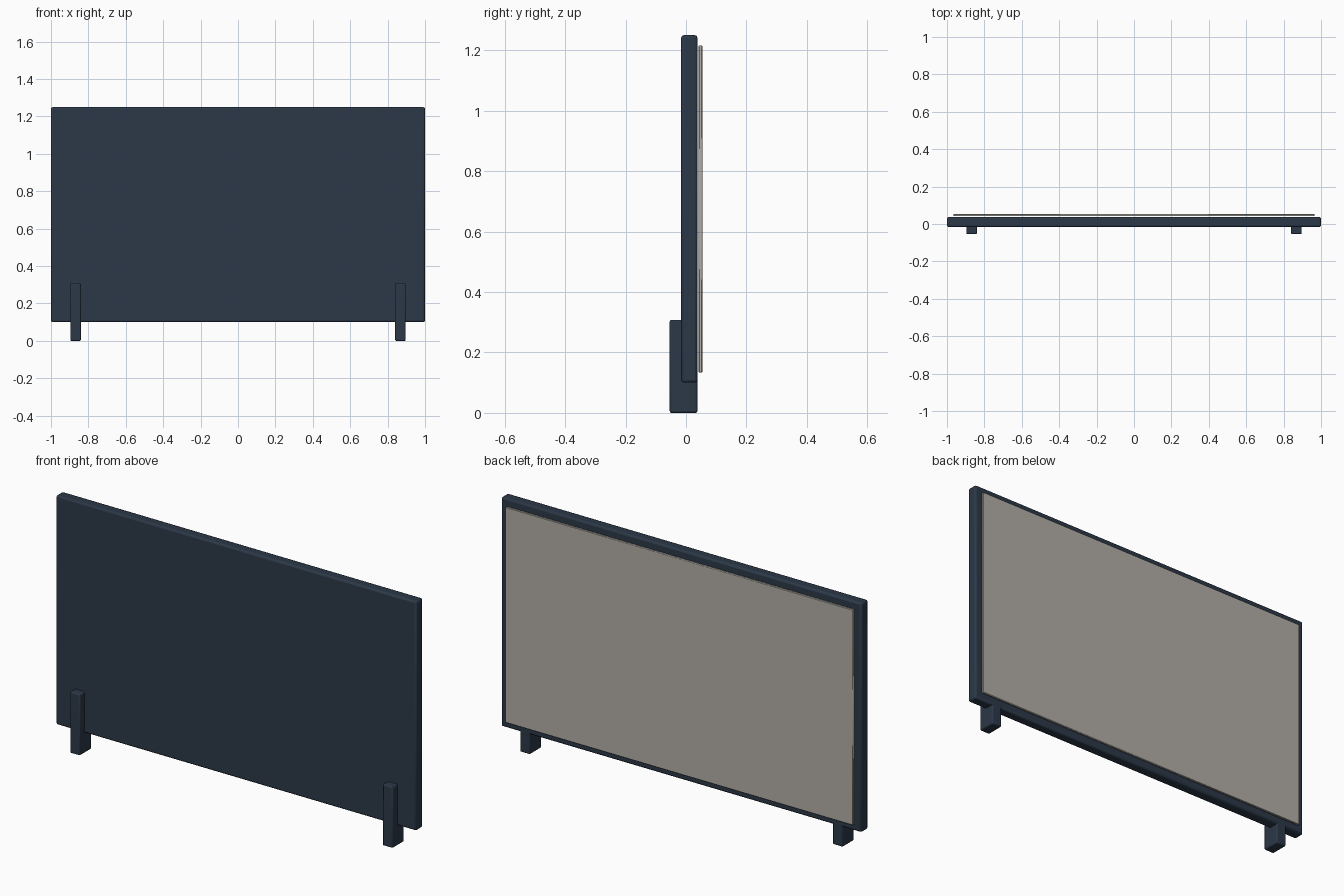
import bpy
from math import radians

if "Cube" in bpy.data.objects:
    bpy.data.objects.remove(bpy.data.objects["Cube"])


def material(name, color):
    mat = bpy.data.materials.new(name)
    mat.diffuse_color = color
    mat.use_nodes = True
    mat.node_tree.nodes["Principled BSDF"].inputs["Base Color"].default_value = mat.diffuse_color
    return mat


def box(name, lo, hi, mat, bevel, segments=2):
    """Bevelled box between two opposite corners."""
    bpy.ops.mesh.primitive_cube_add(
        size=1, location=[(a + b) / 2 for a, b in zip(lo, hi)])
    obj = bpy.context.object
    obj.name = name
    obj.scale = [b - a for a, b in zip(lo, hi)]
    bpy.ops.object.transform_apply(location=False, rotation=False, scale=True)
    mod = obj.modifiers.new("Bevel", 'BEVEL')
    mod.width = bevel
    mod.segments = segments
    obj.data.materials.append(mat)
    bpy.ops.object.shade_smooth_by_angle(angle=radians(30))
    return obj


navy = material("navy", (0.025, 0.04, 0.065, 1))
warm_grey = material("warm_grey", (0.45, 0.43, 0.39, 1))

# Main board
box("panel", (-1, -0.016, 0.1), (1, 0.038, 1.25), navy, 0.009)

# Thin sheet on the back, inset from the panel edges
box("back_sheet", (-0.965, 0.042, 0.134), (0.965, 0.054, 1.215), warm_grey, 0.002, 1)

# Two upright feet clasping the lower edge
for side, x in (("left", -0.868), ("right", 0.868)):
    box(side + "_foot", (x - 0.028, -0.054, 0), (x + 0.028, 0.038, 0.308), navy, 0.006)
